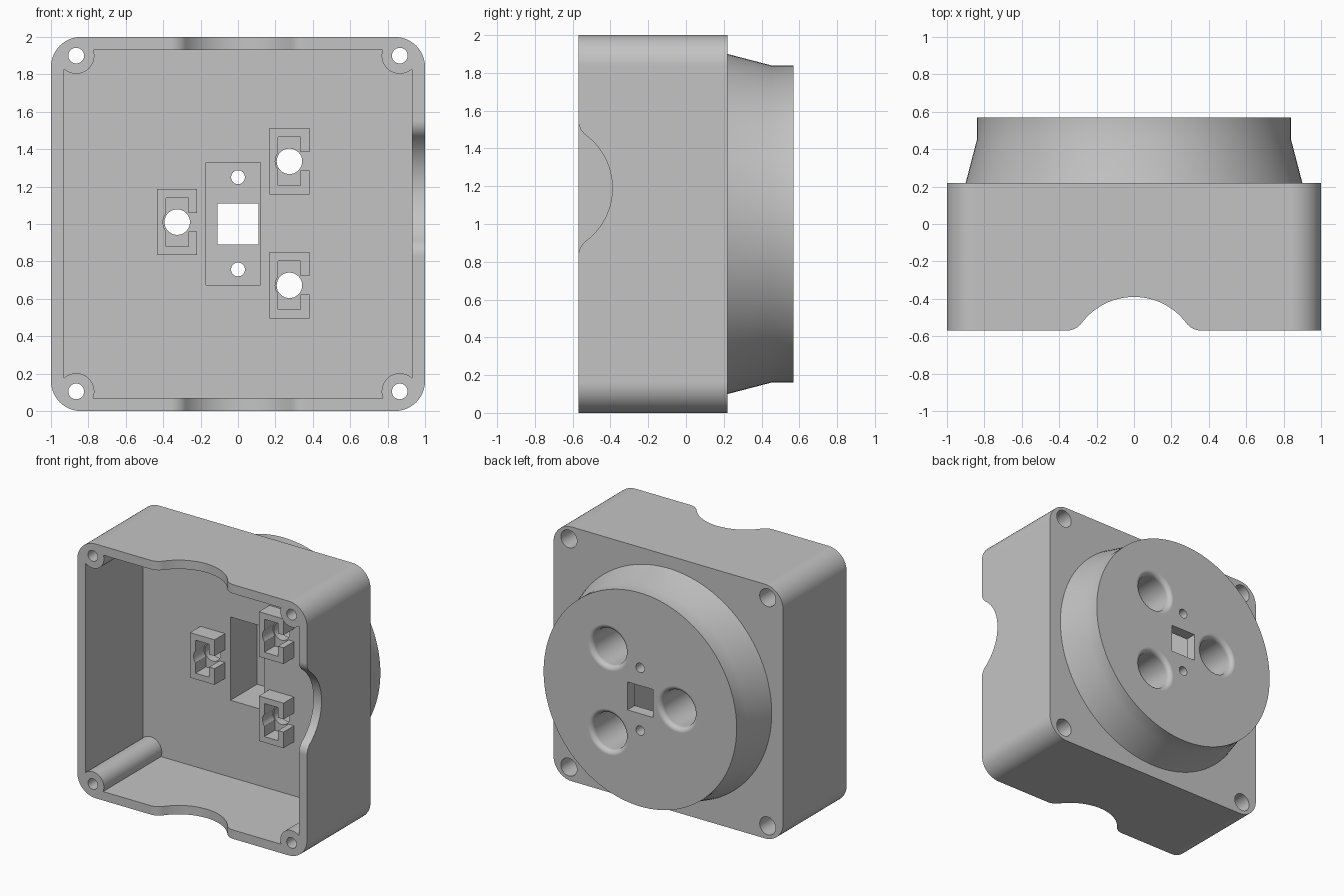
import bpy, bmesh, math

if "Cube" in bpy.data.objects:
    bpy.data.objects.remove(bpy.data.objects["Cube"], do_unlink=True)

grey = bpy.data.materials.new("plain_grey")
grey.use_nodes = True
COLOR = (0.55, 0.55, 0.55, 1)
grey.diffuse_color = COLOR
grey.node_tree.nodes["Principled BSDF"].inputs["Base Color"].default_value = COLOR

FRONT, FLOOR, BACK, TOP = -0.57, 0.15, 0.22, 0.57


def loft(name, rings):
    """Skin a list of equal rings of points and cap both ends."""
    bm = bmesh.new()
    loops = [[bm.verts.new(p) for p in ring] for ring in rings]
    n = len(loops[0])
    for a, b in zip(loops, loops[1:]):
        for i in range(n):
            j = (i + 1) % n
            bm.faces.new((a[i], a[j], b[j], b[i]))
    bm.faces.new(loops[0][::-1])
    bm.faces.new(loops[-1])
    bmesh.ops.recalc_face_normals(bm, faces=bm.faces[:])
    mesh = bpy.data.meshes.new(name)
    bm.to_mesh(mesh)
    bm.free()
    ob = bpy.data.objects.new(name, mesh)
    bpy.context.collection.objects.link(ob)
    mesh.materials.append(grey)
    return ob


def lathe(name, x, z, profile, n=48):
    """Turn (y, radius) pairs around an axis parallel to y."""
    angles = [2 * math.pi * i / n for i in range(n)]
    return loft(name, [[(x + r * math.cos(a), y, z + r * math.sin(a))
                        for a in angles] for y, r in profile])


def box(name, x0, x1, y0, y1, z0, z1):
    return loft(name, [[(x0, y, z0), (x1, y, z0), (x1, y, z1), (x0, y, z1)]
                       for y in (y0, y1)])


def combine(target, tool, operation="DIFFERENCE"):
    tool.hide_render = True
    mod = target.modifiers.new("combine", "BOOLEAN")
    mod.operation, mod.object, mod.solver = operation, tool, "EXACT"
    bpy.context.view_layer.objects.active = target
    bpy.ops.object.modifier_apply(modifier=mod.name)
    bpy.data.objects.remove(tool, do_unlink=True)


def finish(ob):
    bpy.ops.object.select_all(action="DESELECT")
    ob.select_set(True)
    bpy.context.view_layer.objects.active = ob
    bpy.ops.object.shade_smooth_by_angle(angle=math.radians(25))
    mod = ob.modifiers.new("flat_sides", "WEIGHTED_NORMAL")
    mod.keep_sharp = True


# Housing with rounded upright edges
R = 0.16
outline = []
for k, (sx, sz) in enumerate([(1, 1), (-1, 1), (-1, -1), (1, -1)]):
    for i in range(13):
        a = math.pi / 2 * (k + i / 12)
        outline.append((sx * (1 - R) + R * math.cos(a), 1 + sz * (1 - R) + R * math.sin(a)))
housing = loft("housing", [[(x, y, z) for x, z in outline] for y in (FRONT, BACK)])

# Hollow interior that leaves four screw posts standing
corners = [(x, z) for x in (-0.865, 0.865) for z in (0.105, 1.9)]
cavity = box("cavity", -0.93, 0.93, FRONT - 0.1, FLOOR, 0.07, 1.93)
for x, z in corners:
    combine(cavity, lathe("post", x, z, [(FRONT - 0.2, 0.097), (BACK, 0.097)]))
combine(housing, cavity)

# Round tapered boss on the back
boss = lathe("boss", 0, 1, [(0.19, 0.908), (BACK, 0.9), (0.45, 0.84), (TOP, 0.84)], 128)
combine(housing, boss, "UNION")

# Scooped cable notches in the front rim: top, bottom and left side
SCOOP, LIP, DEPTH = 0.35, 0.1, 0.18
rise = LIP + SCOOP - DEPTH
lip_x = math.sqrt((SCOOP + LIP) ** 2 - rise ** 2)
theta = math.atan2(lip_x, rise)
half = [(SCOOP * math.sin(theta * i / 16), FRONT + DEPTH - SCOOP + SCOOP * math.cos(theta * i / 16))
        for i in range(17)]
half += [(lip_x - LIP * math.sin(t), FRONT + LIP - LIP * math.cos(t))
         for t in [theta * (1 - i / 8) for i in range(1, 9)]]
half.append((lip_x, FRONT - 0.1))
notch = [(-u, y) for u, y in half[:0:-1]] + half
for z0, z1 in [(-0.05, 0.09), (1.91, 2.05)]:
    combine(housing, loft("notch", [[(u, y, z) for u, y in notch] for z in (z0, z1)]))
combine(housing, loft("notch", [[(x, y, 1.19 + u) for u, y in notch] for x in (0.91, 1.05)]))

# Counterbored screw holes through the posts
for x, z in corners:
    combine(housing, lathe("screw_hole", x, z, [(FRONT - 0.1, 0.042), (-0.1, 0.042),
                                                (-0.1 + 0.001, 0.07), (BACK + 0.1, 0.07)], 32))

# Connector recess, window and its two small screw holes
combine(housing, box("recess", -0.17, 0.12, 0.1, 0.48, 0.675, 1.33))
combine(housing, box("window", -0.11, 0.11, 0.4, 0.7, 0.89, 1.11))
for z in (0.757, 1.25):
    combine(housing, lathe("small_hole", 0, z, [(0.4, 0.037), (0.7, 0.037)], 32))

# Three sockets with rounded mouths, each with a clip inside
sockets = {"left_upper": (0.275, 1.335), "left_lower": (0.275, 0.672), "right": (-0.325, 1.01)}
BORE, FILLET = 0.143, 0.037
for name, (x, z) in sockets.items():
    mouth = [(TOP - FILLET + FILLET * math.sin(a), BORE + FILLET * (1 - math.cos(a)))
             for a in [math.pi / 2 * i / 8 for i in range(9)]]
    combine(housing, lathe("socket", x, z, [(BACK, BORE)] + mouth + [(TOP + 0.1, BORE + FILLET)]))
    combine(housing, lathe("bore", x, z, [(0.05, 0.068), (0.3, 0.068)]))

    clip = box(name + "_clip", x - 0.107, x + 0.107, 0.02, FLOOR + 0.01, z - 0.177, z + 0.177)
    combine(clip, box("pocket", x - 0.06, x + 0.06, -0.1, 0.3, z - 0.13, z + 0.13))
    combine(clip, box("gap", x, x + 0.2, -0.1, 0.3, z - 0.05, z + 0.05))
    combine(clip, lathe("seat", x, z, [(-0.1, 0.076), (0.3, 0.076)]))
    finish(clip)

finish(housing)
